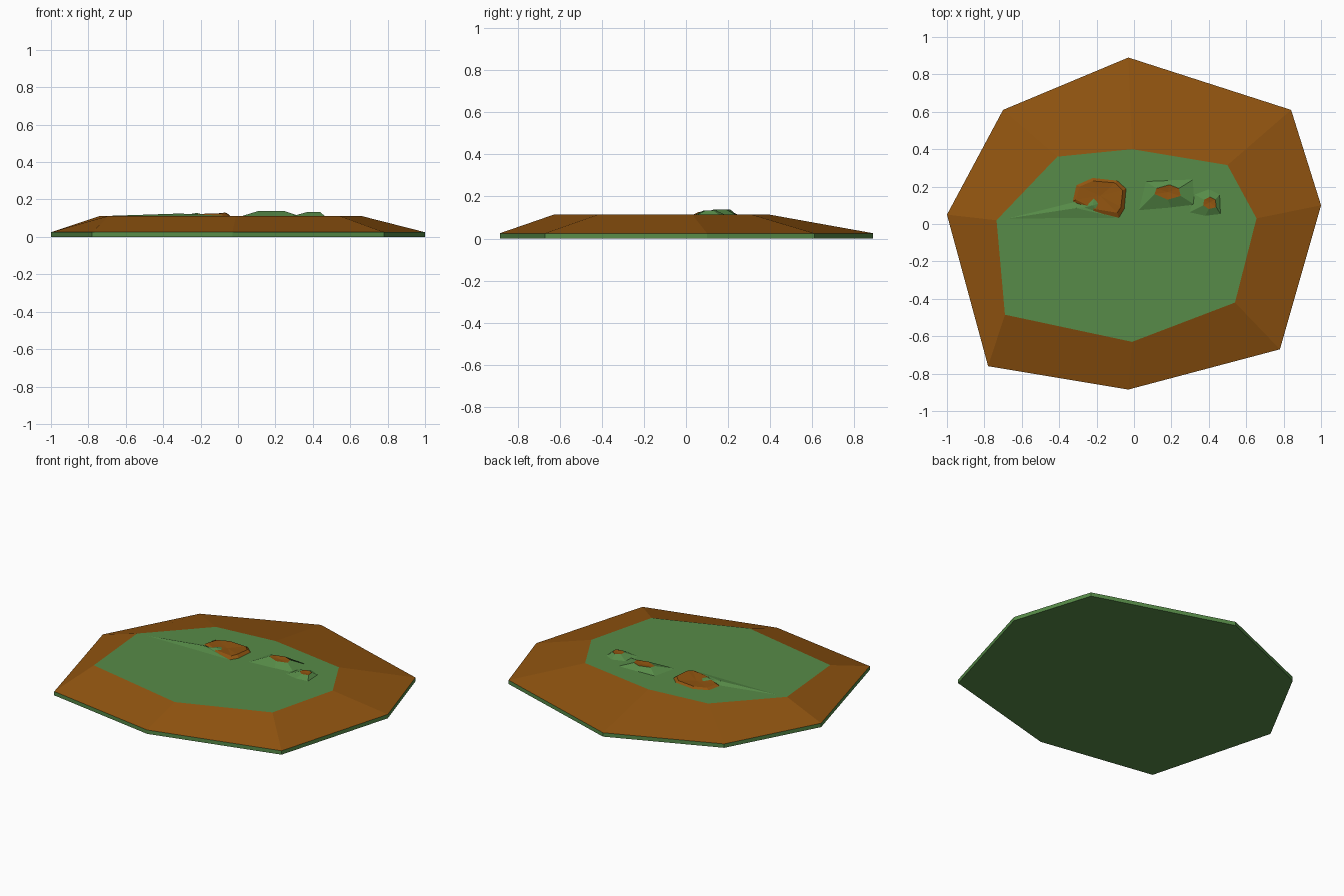
import bpy, bmesh

if "Cube" in bpy.data.objects:
    bpy.data.objects.remove(bpy.data.objects["Cube"])


def material(name, rgb):
    m = bpy.data.materials.new(name)
    m.diffuse_color = (*rgb, 1)
    m.use_nodes = True
    m.node_tree.nodes["Principled BSDF"].inputs["Base Color"].default_value = m.diffuse_color
    return m


GREEN = material("grass green", (0.095, 0.26, 0.065))
BROWN = material("earth brown", (0.28, 0.088, 0.005))


def loft(name, rings, band_mats, cap_mat, centre=None):
    """Stack of equal-sized rings, flat bottom, flat or pointed cap (0 green, 1 brown)."""
    bm = bmesh.new()
    vs = [[bm.verts.new(p) for p in ring] for ring in rings]
    n = len(vs[0])
    bm.faces.new(vs[0][::-1])
    for lo, hi, mat in zip(vs, vs[1:], band_mats):
        for i in range(n):
            j = (i + 1) % n
            bm.faces.new((lo[i], lo[j], hi[j], hi[i])).material_index = mat
    top = vs[-1]
    if centre:
        c = bm.verts.new(centre)
        for i in range(n):
            bm.faces.new((top[i], top[(i + 1) % n], c)).material_index = cap_mat
    else:
        bm.faces.new(top).material_index = cap_mat
    me = bpy.data.meshes.new(name)
    bm.to_mesh(me)
    bm.free()
    me.materials.append(GREEN)
    me.materials.append(BROWN)
    ob = bpy.data.objects.new(name, me)
    bpy.context.collection.objects.link(ob)
    return ob


def at(points, z):
    return [(x, y, z) for x, y in points]


# Island: green rim, brown slopes, green plateau (counter-clockwise outlines)
outer = [(1, .10), (.84, .61), (-.03, .89), (-.70, .61),
         (-1, .05), (-.78, -.76), (-.03, -.885), (.78, -.67)]
inner = [(.655, .03), (.50, .315), (-.01, .40), (-.41, .36),
         (-.735, .02), (-.69, -.485), (-.01, -.63), (.54, -.42)]
loft("island", [at(outer, 0), at(outer, .025), at(inner, .113)], [0, 1], 0)

G = .111  # mounds sink slightly into the plateau

# Wide earth patch
patch = [(-.05, .08), (-.04, .19), (-.09, .235), (-.22, .25),
         (-.31, .21), (-.33, .12), (-.22, .05), (-.08, .03)]
patch_top = [(-.07, .09, .13), (-.06, .18, .128), (-.10, .22, .124), (-.22, .23, .122),
             (-.29, .20, .122), (-.31, .13, .124), (-.21, .08, .123), (-.09, .06, .126)]
loft("earth_patch", [at(patch, G), patch_top], [1], 1, (-.18, .15, .118))

# Long low grass ridge running to the left edge
loft("grass_ridge", [at([(-.735, .02), (-.05, .025), (-.16, .10), (-.33, .12)], G)],
     [], 0, (-.31, .085, .125))
# Small grass tuft over the front of the patch
loft("grass_tuft", [at([(-.33, .07), (-.17, .04), (-.15, .12), (-.21, .18), (-.30, .12)], G)],
     [], 0, (-.22, .10, .128))

# Middle mound with earth top
mid = [(.33, .10), (.32, .24), (.18, .235), (.06, .23), (.02, .07), (.20, .085)]
mid_top = [(.25, .15, .138), (.24, .19, .138), (.19, .21, .139),
           (.12, .19, .139), (.11, .16, .139), (.18, .13, .138)]
loft("middle_mound", [at(mid, G), mid_top], [0], 1, (.18, .17, .134))

# Right mound with earth top
right = [(.465, .05), (.46, .16), (.40, .19), (.32, .16), (.29, .06), (.38, .04)]
right_top = [(.44, .09, .132), (.435, .13, .132), (.405, .145, .132),
             (.375, .13, .133), (.37, .10, .133), (.40, .08, .132)]
loft("right_mound", [at(right, G), right_top], [0], 1, (.405, .115, .128))
